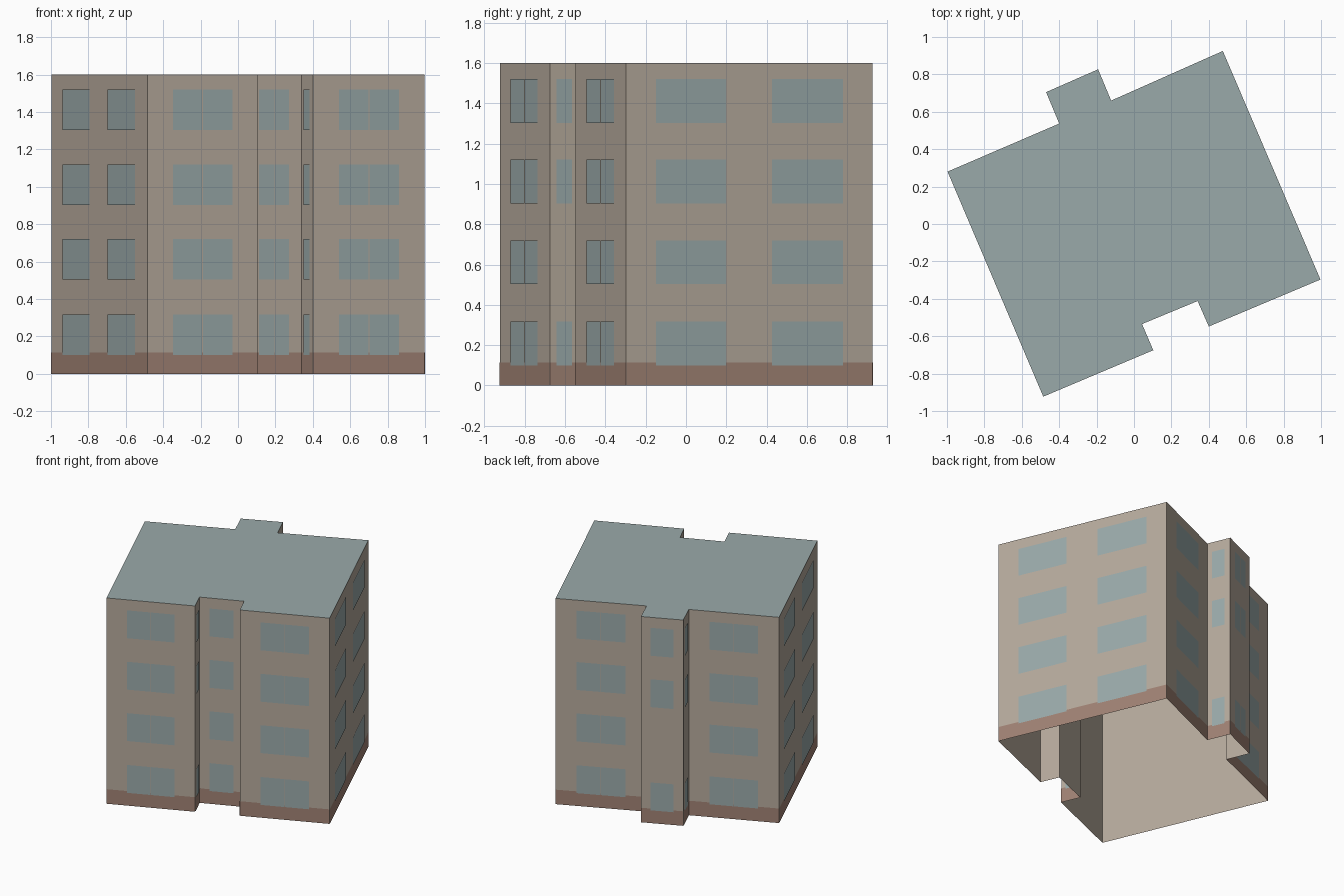
import bpy
from mathutils import Vector

cube = bpy.data.objects.get("Cube")
if cube:
    bpy.data.objects.remove(cube, do_unlink=True)


def make_material(name, rgb):
    """Flat material from 0-255 sRGB values."""
    colour = [((c / 255 + 0.055) / 1.055) ** 2.4 for c in rgb] + [1]
    mat = bpy.data.materials.new(name)
    mat.use_nodes = True
    mat.diffuse_color = colour
    mat.node_tree.nodes["Principled BSDF"].inputs["Base Color"].default_value = colour
    return mat


beige = make_material("beige plaster", (182, 170, 156))
slate = make_material("blue grey", (154, 170, 170))
brick = make_material("brown plinth", (160, 130, 116))


def make_object(name, verts, faces, *materials):
    mesh = bpy.data.meshes.new(name)
    mesh.from_pydata(verts, [], faces)
    for mat in materials:
        mesh.materials.append(mat)
    obj = bpy.data.objects.new(name, mesh)
    bpy.context.collection.objects.link(obj)
    return obj


HEIGHT, PLINTH = 1.6, 0.113
SILLS = [0.1, 0.503, 0.903, 1.303]
WINDOW_HEIGHT = 0.217

# Footprint, counter-clockwise from the front corner
footprint = [Vector(p) for p in [
    (-0.485, -0.923), (0.103, -0.675), (0.043, -0.535), (0.34, -0.412),
    (0.4, -0.548), (0.997, -0.297), (0.475, 0.925), (-0.122, 0.66),
    (-0.192, 0.827), (-0.47, 0.705), (-0.4, 0.537), (-0.997, 0.28)]]
count = len(footprint)

# Window spans along each wall type, as fractions of the wall length
PAIR = [(0.23, 0.497), (0.503, 0.77)]
SINGLE = [(0.22, 0.77)]
SIDE = [(0.12, 0.405), (0.59, 0.88)]
wall_spans = [PAIR, SINGLE, PAIR, SINGLE, PAIR, SIDE,
              PAIR, SINGLE, PAIR, SINGLE, PAIR, SIDE]
missing_second_row = {1, 7, 8, 9}

# Shell: walls and flat roof, open underneath
verts = [(p.x, p.y, z) for z in (0, HEIGHT) for p in footprint]
faces = [(i, (i + 1) % count, (i + 1) % count + count, i + count)
         for i in range(count)]
faces.append(tuple(range(count, 2 * count)))
shell = make_object("walls_and_roof", verts, faces, beige, slate)
for face in shell.data.polygons:
    face.material_index = int(face.normal.z > 0.5)


def add_plate(data, wall, start, end, bottom, top, offset):
    """Append a thin panel lying just outside one wall."""
    a, b = footprint[wall], footprint[(wall + 1) % count]
    along = b - a
    out = Vector((along.y, -along.x)).normalized() * offset
    p, q = a + along * start + out, a + along * end + out
    plate_verts, plate_faces = data
    n = len(plate_verts)
    plate_verts += [(p.x, p.y, bottom), (q.x, q.y, bottom),
                    (q.x, q.y, top), (p.x, p.y, top)]
    plate_faces.append((n, n + 1, n + 2, n + 3))


# Plinth band and rows of windows
plinth, windows = ([], []), ([], [])
for wall, spans in enumerate(wall_spans):
    add_plate(plinth, wall, 0, 1, 0, PLINTH, 0.002)
    for row, sill in enumerate(SILLS):
        if row == 1 and wall in missing_second_row:
            continue
        for start, end in spans:
            add_plate(windows, wall, start, end, sill, sill + WINDOW_HEIGHT, 0.004)
make_object("plinth_band", *plinth, brick)
make_object("windows", *windows, slate)
